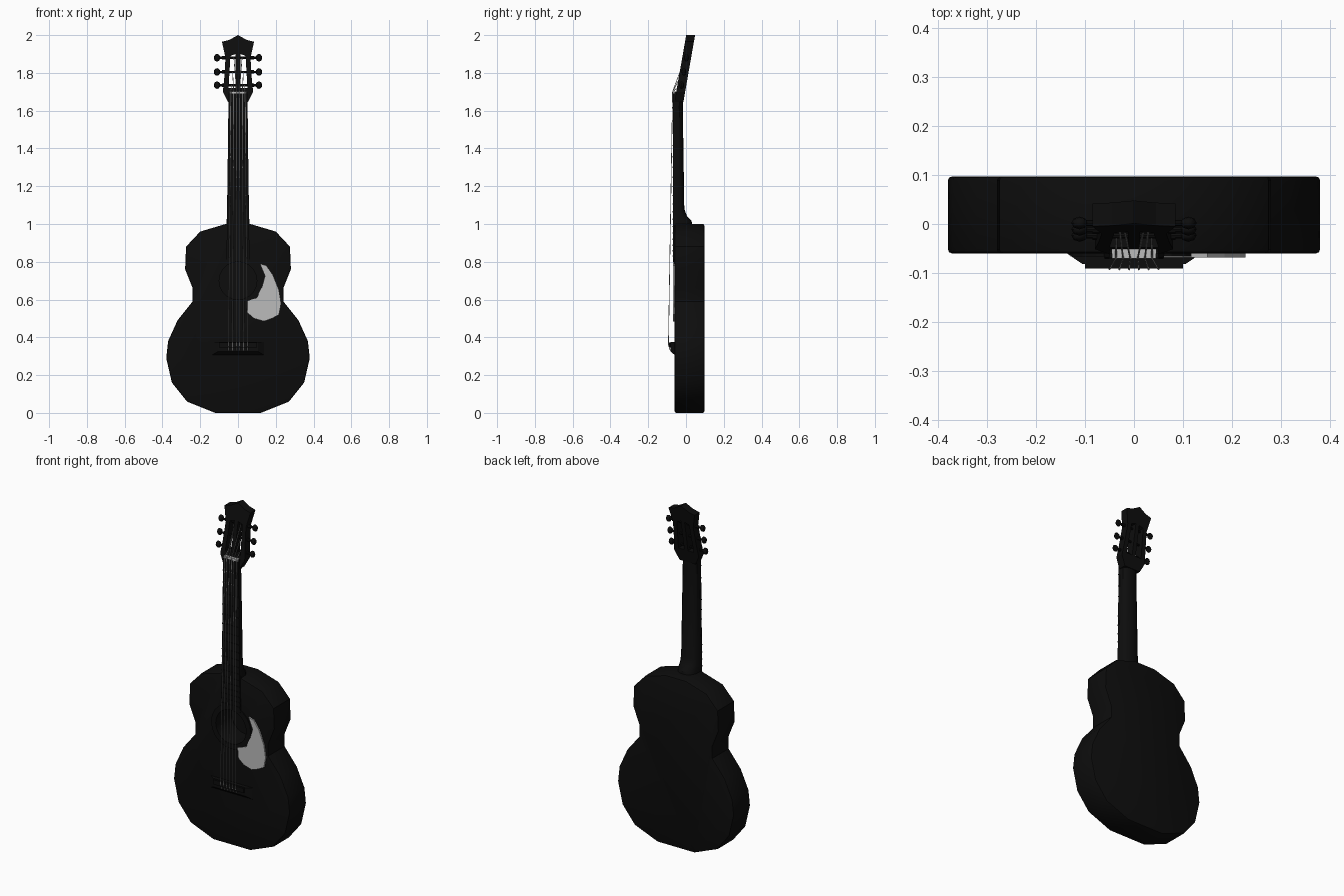
import bpy, bmesh, math
from mathutils import Vector, Matrix

if "Cube" in bpy.data.objects:
    bpy.data.objects.remove(bpy.data.objects["Cube"])


def material(name, value):
    m = bpy.data.materials.new(name)
    m.use_nodes = True
    col = (value, value, value, 1)
    m.diffuse_color = col
    m.node_tree.nodes["Principled BSDF"].inputs["Base Color"].default_value = col
    return m


BLACK = material("black lacquer", 0.004)
PALE = material("pale grey", 0.5)
STEEL = material("string grey", 0.45)


def finish(name, bm, mat):
    bmesh.ops.recalc_face_normals(bm, faces=bm.faces[:])
    me = bpy.data.meshes.new(name)
    bm.to_mesh(me)
    bm.free()
    me.materials.append(mat)
    ob = bpy.data.objects.new(name, me)
    bpy.context.collection.objects.link(ob)
    return ob


def activate(ob):
    bpy.ops.object.select_all(action="DESELECT")
    ob.select_set(True)
    bpy.context.view_layer.objects.active = ob


def smooth(ob):
    activate(ob)
    bpy.ops.object.shade_smooth_by_angle(angle=math.radians(35))


def mirrored(half):
    return half + [(-x, z) for x, z in reversed(half) if x > 0]


def prism(name, outline, front, back, mat, tilt=0.0, base=0.0):
    """Extrude an x-z outline along y, leaning back by tilt above base."""
    bm = bmesh.new()
    rings = [[bm.verts.new((x, y + tilt * (z - base), z)) for x, z in outline]
             for y in (front, back)]
    n = len(outline)
    bm.faces.new(rings[0])
    bm.faces.new(rings[1])
    for i in range(n):
        j = (i + 1) % n
        bm.faces.new((rings[0][i], rings[0][j], rings[1][j], rings[1][i]))
    return finish(name, bm, mat)


def cut(ob, cutter):
    mod = ob.modifiers.new("cut", "BOOLEAN")
    mod.operation = "DIFFERENCE"
    mod.solver = "EXACT"
    mod.object = cutter
    activate(ob)
    bpy.ops.object.modifier_apply(modifier=mod.name)
    bpy.data.objects.remove(cutter)


def circle(radius, z, n=20):
    return [(radius * math.cos(i * math.tau / n), z + radius * math.sin(i * math.tau / n))
            for i in range(n)]


# Body with rounded rims, sound hole and rosette
HOLE_Z = 0.70
body = prism("body", mirrored([
    (0.12, 0), (0.27, 0.06), (0.35, 0.16), (0.38, 0.29), (0.37, 0.38), (0.32, 0.49),
    (0.24, 0.59), (0.24, 0.66), (0.28, 0.76), (0.275, 0.88), (0.2, 0.96), (0.065, 1)]),
    -0.06, 0.097, BLACK)
bevel = body.modifiers.new("rim", "BEVEL")
bevel.width = 0.008
bevel.segments = 2
bevel.limit_method = "ANGLE"
bevel.angle_limit = math.radians(60)
activate(body)
bpy.ops.object.modifier_apply(modifier="rim")
cut(body, prism("hole_cutter", circle(0.1, HOLE_Z), -0.1, 0.08, BLACK))
smooth(body)
rosette = prism("rosette", circle(0.13, HOLE_Z), -0.066, -0.059, BLACK)
cut(rosette, prism("rosette_cutter", circle(0.1, HOLE_Z), -0.1, 0, BLACK))

# Teardrop pickguard
prism("pickguard", [
    (0.116, 0.79), (0.15, 0.78), (0.185, 0.73), (0.217, 0.65), (0.228, 0.58),
    (0.217, 0.52), (0.18, 0.5), (0.138, 0.485), (0.085, 0.5), (0.05, 0.53),
    (0.045, 0.59), (0.1, 0.61), (0.127, 0.667), (0.143, 0.725)], -0.0685, -0.0595, PALE)

# Neck: half-round sections lofted from heel to headstock
bm = bmesh.new()
rings = []
for z, half, back in [(0.97, 0.06, 0.036), (1.015, 0.06, 0.03), (1.04, 0.059, 0.006),
                      (1.08, 0.058, -0.009), (1.62, 0.05, -0.017), (1.7, 0.05, -0.015)]:
    ring = []
    for i in range(9):
        a = math.pi * i / 8
        ring.append(bm.verts.new((half * math.cos(a),
                                  -0.06 + (back + 0.06) * math.sin(a) ** 0.6, z)))
    rings.append(ring)
for lo, hi in zip(rings, rings[1:]):
    for i in range(9):
        j = (i + 1) % 9
        bm.faces.new((lo[i], lo[j], hi[j], hi[i]))
bm.faces.new(rings[0])
bm.faces.new(rings[-1])
smooth(finish("neck", bm, BLACK))

# Fretboard, frets and nut
prism("fretboard", mirrored([(0.061, 0.8), (0.05, 1.69)]), -0.068, -0.058, BLACK)
for n in range(1, 19):
    z = 0.36 + 1.33 * 2 ** (-n / 12)
    w = 0.05 + 0.011 * (1.69 - z) / 0.89
    prism("fret", mirrored([(w, z - 0.003), (w, z + 0.003)]), -0.071, -0.067, BLACK)
prism("nut", mirrored([(0.045, 1.69), (0.045, 1.702)]), -0.07, -0.05, PALE)

# Slotted headstock leaning back
TILT, BASE, FACE = 0.175, 1.68, -0.055
head = prism("headstock", mirrored([
    (0.052, 1.645), (0.08, 1.7), (0.073, 1.77), (0.066, 1.88), (0.085, 1.965),
    (0.045, 1.975), (0, 2)]), FACE, FACE + 0.047, BLACK, TILT, BASE)
for s in (1, -1):
    slot = [(0.012, 1.72), (0.05, 1.72), (0.04, 1.89), (0.012, 1.9)]
    cut(head, prism("slot_cutter", [(s * x, z) for x, z in slot],
                    FACE - 0.1, FACE + 0.15, BLACK, TILT, BASE))


def head_mid(z):
    return FACE + 0.022 + TILT * (z - BASE)


# Tuning machines: shaft, collar and button on each side
TUNERS = (1.735, 1.805, 1.88)
for z in TUNERS:
    for s, side in ((1, "left"), (-1, "right")):
        bm = bmesh.new()
        for radius, inner, outer in ((0.006, 0.01, 0.105), (0.009, 0.066, 0.085)):
            spin = Matrix.Translation((s * (inner + outer) / 2, head_mid(z), z)) \
                @ Matrix.Rotation(math.pi / 2, 4, "Y")
            bmesh.ops.create_cone(bm, cap_ends=True, segments=8, radius1=radius,
                                  radius2=radius, depth=outer - inner, matrix=spin)
        place = Matrix.Translation((s * 0.111, head_mid(z), z)) \
            @ Matrix.Diagonal((0.017, 0.013, 0.02, 1))
        bmesh.ops.create_uvsphere(bm, u_segments=8, v_segments=6, radius=1, matrix=place)
        smooth(finish(side + "_tuner", bm, BLACK))

# Bridge: sloped wings with a raised saddle block
bm = bmesh.new()
bmesh.ops.create_cube(bm, size=1)
for v in bm.verts:
    front = v.co.y < 0
    v.co = Vector(((0.105 if front else 0.14) * math.copysign(1, v.co.x),
                   -0.082 if front else -0.058,
                   0.375 if v.co.z > 0 else (0.325 if front else 0.305)))
finish("bridge", bm, BLACK)
prism("saddle", mirrored([(0.1, 0.345), (0.1, 0.372)]), -0.091, -0.08, BLACK)

# Six strings from bridge over the nut to the tuner shafts
curve = bpy.data.curves.new("strings", "CURVE")
curve.dimensions = "3D"
curve.bevel_depth = 0.0018
curve.bevel_resolution = 0
curve.use_fill_caps = True
for i in range(6):
    t = i / 2.5 - 1
    z = TUNERS[min(i, 5 - i)]
    post = math.copysign(0.018 + 0.018 * abs(t), t)
    path = [(0.05 * t, -0.083, 0.33), (0.05 * t, -0.093, 0.36),
            (0.037 * t, -0.071, 1.7), (post, head_mid(z) - 0.006, z)]
    spline = curve.splines.new("POLY")
    spline.points.add(len(path) - 1)
    for p, co in zip(spline.points, path):
        p.co = (*co, 1)
curve.materials.append(STEEL)
strings = bpy.data.objects.new("strings", curve)
bpy.context.collection.objects.link(strings)
activate(strings)
bpy.ops.object.convert(target="MESH")
